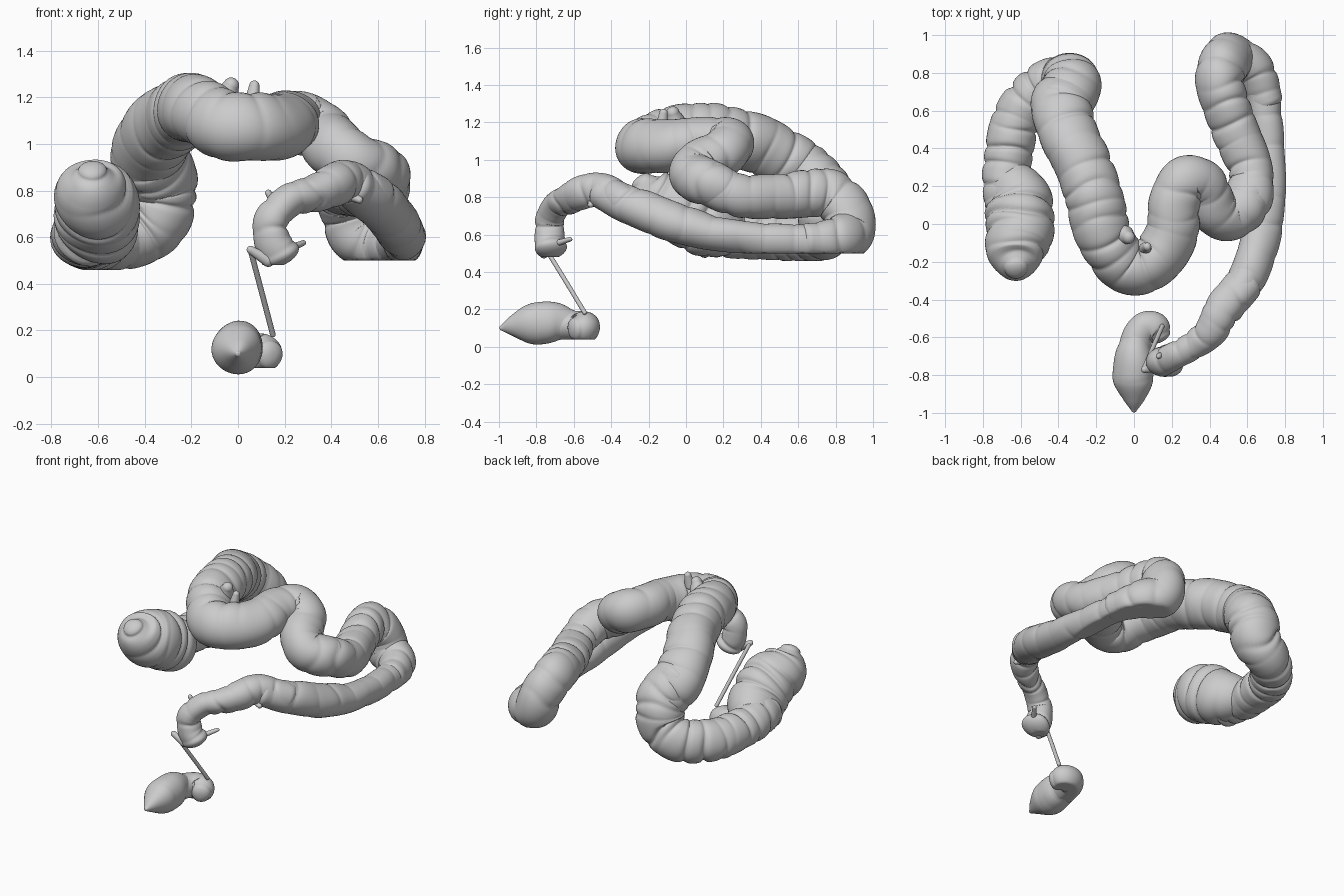
import bpy, bmesh, math, random
from mathutils import Vector

random.seed(7)
SIDES = 40


def catmull(a, b, c, d, t):
    return 0.5 * (2 * b + (c - a) * t + (2 * a - 5 * b + 4 * c - d) * t * t
                  + (3 * b - a - 3 * c + d) * t ** 3)


def sample(points, step=0.007):
    """Smooth path of (centre, radius) through x, y, z, r points."""
    pts = [Vector(p) for p in points]
    pts = [2 * pts[0] - pts[1]] + pts + [2 * pts[-1] - pts[-2]]
    out = []
    for i in range(1, len(pts) - 2):
        n = max(3, int((pts[i + 1] - pts[i]).xyz.length / step))
        out += [catmull(*pts[i - 1:i + 3], k / n) for k in range(n)]
    out.append(pts[-2])
    return [(v.xyz, v.w) for v in out]


def tube(name, points, pitch=0.1, depth=0.13, floor=0.0, cap=0.6, lumps=0.04):
    """Swept tube with haustral creases, rounded ends and a flattened underside."""
    path = sample(points)
    ends = []
    for (c, r), (c2, _) in ((path[0], path[1]), (path[-1], path[-2])):
        d = (c - c2).normalized()
        ends.append([(c + d * r * cap * math.sin(a), r * math.cos(a))
                     for a in [k * math.pi / 16 for k in range(1, 8)]])
    path = ends[0][::-1] + path + ends[1]

    # crease positions along the length, each strongest on one side
    dist = [0.0]
    for i in range(1, len(path)):
        dist.append(dist[-1] + (path[i][0] - path[i - 1][0]).length)
    creases, s = [], pitch * 0.6
    while s < dist[-1] - pitch * 0.4:
        creases.append((s, random.uniform(0, 6.28), random.uniform(0.6, 1.2) * depth,
                        random.uniform(-0.02, 0.02)))
        s += pitch * random.uniform(0.65, 1.3)
    ph = [random.uniform(0, 6.28) for _ in range(3)]

    bm = bmesh.new()
    rings, side = [], None
    for i, (c, r) in enumerate(path):
        t = (path[min(i + 1, len(path) - 1)][0] - path[max(i - 1, 0)][0]).normalized()
        side = t.orthogonal() if side is None else side - t * side.dot(t)
        side.normalize()
        up = t.cross(side)
        ring = []
        for k in range(SIDES):
            a = math.tau * k / SIDES
            f = 1.0 + depth * 0.28 + lumps * (
                math.sin(2 * a + dist[i] * 9 + ph[0]) * 0.5
                + math.sin(3 * a + dist[i] * 4 + ph[1]) * 0.5
                + math.sin(a + dist[i] * 23 + ph[2]) * 0.5)
            for cs, phi, d, skew in creases:
                x = (dist[i] - cs - skew * math.sin(2 * a + phi)) / (pitch * 0.15)
                if abs(x) < 4:
                    f -= d * (0.55 + 0.45 * math.cos(a - phi)) * math.exp(-abs(x) ** 1.2)
            p = c + (side * math.cos(a) + up * math.sin(a)) * r * f
            p.z = max(p.z, floor)
            ring.append(bm.verts.new(p))
        rings.append(ring)
    for r0, r1 in zip(rings, rings[1:]):
        for k in range(SIDES):
            j = (k + 1) % SIDES
            bm.faces.new((r0[k], r0[j], r1[j], r1[k]))
    bm.faces.new(rings[0][::-1])
    bm.faces.new(rings[-1])
    bmesh.ops.recalc_face_normals(bm, faces=bm.faces)
    me = bpy.data.meshes.new(name)
    bm.to_mesh(me)
    bm.free()
    for p in me.polygons:
        p.use_smooth = True
    ob = bpy.data.objects.new(name, me)
    bpy.context.collection.objects.link(ob)
    return ob


# pouch at the start, rising to a blunt peak at the front
tube("caecum", [
    (-0.625, -0.235, 0.88, 0.06), (-0.625, -0.2, 0.835, 0.125), (-0.62, -0.12, 0.78, 0.165),
    (-0.6, 0.0, 0.72, 0.18), (-0.605, 0.12, 0.65, 0.17), (-0.67, 0.25, 0.6, 0.12)],
    pitch=0.11, depth=0.15, floor=0.47)

# tube running back and around the first bend
tube("ascending_colon", [
    (-0.65, 0.12, 0.62, 0.14), (-0.675, 0.25, 0.6, 0.122), (-0.65, 0.45, 0.585, 0.122),
    (-0.59, 0.62, 0.585, 0.125), (-0.47, 0.73, 0.6, 0.13), (-0.35, 0.755, 0.69, 0.147),
    (-0.33, 0.73, 0.84, 0.15), (-0.38, 0.62, 0.95, 0.15)],
    pitch=0.085, depth=0.18, floor=0.46)

# tube crossing over the top with a loop to the front
tube("transverse_colon", [
    (-0.33, 0.73, 0.84, 0.145), (-0.385, 0.62, 0.95, 0.153), (-0.335, 0.45, 1.055, 0.153),
    (-0.235, 0.22, 1.135, 0.15), (-0.19, 0.03, 1.155, 0.148), (-0.135, -0.11, 1.125, 0.143),
    (-0.06, -0.21, 1.08, 0.145), (0.04, -0.23, 1.07, 0.14), (0.14, -0.16, 1.07, 0.14),
    (0.2, -0.03, 1.08, 0.135), (0.215, 0.12, 1.1, 0.13), (0.27, 0.23, 1.09, 0.13),
    (0.37, 0.2, 1.04, 0.125), (0.42, 0.08, 0.98, 0.125), (0.5, 0.035, 0.92, 0.125),
    (0.595, 0.11, 0.885, 0.125), (0.625, 0.24, 0.825, 0.113)],
    pitch=0.12, depth=0.11, floor=0.69)

# limb running back to the second bend
tube("left_flexure", [
    (0.595, 0.11, 0.885, 0.118), (0.625, 0.25, 0.82, 0.114), (0.57, 0.42, 0.8, 0.118),
    (0.49, 0.62, 0.815, 0.123), (0.455, 0.78, 0.81, 0.13), (0.48, 0.86, 0.72, 0.13),
    (0.53, 0.87, 0.61, 0.13), (0.63, 0.81, 0.575, 0.115), (0.7, 0.65, 0.57, 0.088)],
    pitch=0.12, depth=0.12, floor=0.5)

# long tube returning to the front along the side
tube("descending_colon", [
    (0.64, 0.8, 0.575, 0.1), (0.69, 0.65, 0.565, 0.088), (0.71, 0.4, 0.575, 0.087),
    (0.71, 0.2, 0.6, 0.09), (0.685, 0.02, 0.64, 0.102), (0.645, -0.17, 0.705, 0.104),
    (0.575, -0.32, 0.765, 0.1), (0.49, -0.44, 0.82, 0.092)],
    pitch=0.16, depth=0.07, floor=0.5)

# narrow crooked tube ending in a cut opening
tube("sigmoid_colon", [
    (0.58, -0.32, 0.765, 0.095), (0.48, -0.44, 0.835, 0.09), (0.41, -0.56, 0.825, 0.085),
    (0.32, -0.64, 0.785, 0.074), (0.22, -0.69, 0.755, 0.069), (0.145, -0.73, 0.68, 0.072),
    (0.15, -0.73, 0.59, 0.075), (0.18, -0.72, 0.53, 0.083)],
    pitch=0.085, depth=0.2, floor=0.48, lumps=0.06)

# pointed outlet and hooked flat-bottomed chamber behind it
tube("rectal_bulb", [
    (0.0, -0.99, 0.1, 0.012), (0.0, -0.93, 0.11, 0.055), (0.0, -0.84, 0.12, 0.105),
    (0.0, -0.76, 0.13, 0.11), (0.0, -0.69, 0.13, 0.1), (0.01, -0.62, 0.12, 0.075)],
    pitch=0.3, depth=0.04, floor=0.01)
tube("rectum", [
    (0.0, -0.68, 0.115, 0.085), (0.02, -0.59, 0.115, 0.08), (0.06, -0.545, 0.11, 0.083),
    (0.11, -0.55, 0.1, 0.083), (0.135, -0.59, 0.095, 0.06)],
    pitch=0.3, depth=0.05, floor=0.04)

# thin rod joining the two separate pieces
tube("connecting_rod", [
    (0.055, -0.76, 0.54, 0.012), (0.1, -0.655, 0.37, 0.012), (0.15, -0.54, 0.18, 0.012)],
    pitch=9, depth=0, lumps=0)

# small fatty tags on the surface
tags = [((0.06, -0.13, 1.18), (0.07, -0.12, 1.25), 0.022),
        ((-0.05, -0.06, 1.21), (-0.03, -0.07, 1.25), 0.035),
        ((0.16, -0.69, 0.74), (0.13, -0.7, 0.79), 0.014),
        ((0.22, -0.7, 0.55), (0.28, -0.62, 0.575), 0.012),
        ((0.13, -0.76, 0.5), (0.055, -0.77, 0.545), 0.018),
        ((0.48, -0.5, 0.78), (0.52, -0.51, 0.76), 0.016)]
for i, (a, b, r) in enumerate(tags):
    tube(f"surface_tag_{i + 1}", [(*a, r * 1.5), (*b, r)], pitch=9, depth=0, cap=1)
